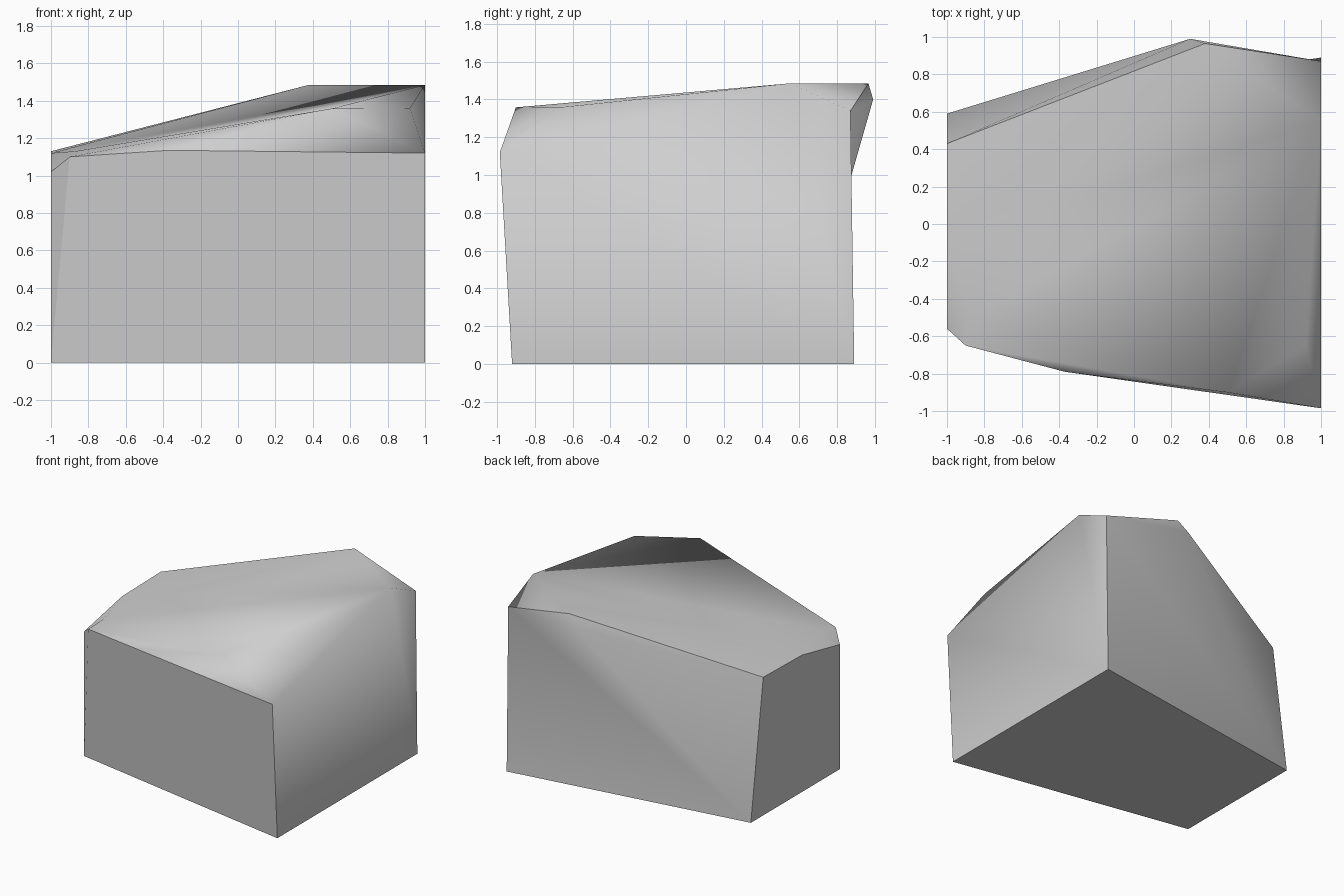
import bpy
import bmesh

cube = bpy.data.objects.get("Cube")
if cube:
    bpy.data.objects.remove(cube, do_unlink=True)

# Corners of the cut block: base a-d, shoulder e-j, crown k-q
corners = {
    "a": (-1, -0.56, 0), "b": (1, -0.92, 0),
    "c": (1, 0.89, 0), "d": (-1, 0.59, 0),
    "e": (-1, -0.56, 1.02), "f": (-0.9, -0.65, 1.1),
    "g": (-0.37, -0.79, 1.135), "h": (1, -0.985, 1.12),
    "i": (1, 0.87, 1.34), "j": (0.3, 0.99, 1.4),
    "k": (-1, -0.07, 1.12), "l": (-1, 0.43, 1.13),
    "m": (0.38, 0.965, 1.485), "n": (1, 0.55, 1.485),
    "o": (0.92, -0.65, 1.36), "p": (0.5, -0.9, 1.358),
    "q": (-0.87, -0.5, 1.13),
}

# Facets of each sawn side; the crown flows softly into the +x side
sides = {
    "bottom": ["dcba"],
    "front": ["abhgf"],
    "left": ["aekld"],
    "chipped_corner": ["afe"],
    "back": ["dic", "dji", "jmi", "jlm", "dlj"],
    "crown": ["bcinh", "hno", "hop", "hpg", "gpf", "fpq", "pnq", "pon",
              "qnk", "knm", "kml", "min", "feq", "eqk"],
}

bm = bmesh.new()
verts = {name: bm.verts.new(point) for name, point in corners.items()}
side_of = {}
for side, facets in sides.items():
    for facet in facets:
        face = bm.faces.new([verts[name] for name in facet])
        face.smooth = True
        side_of[face] = side
bmesh.ops.recalc_face_normals(bm, faces=bm.faces[:])

# Sides meet at sharp edges
for edge in bm.edges:
    edge.smooth = len({side_of[f] for f in edge.link_faces}) == 1

mesh = bpy.data.meshes.new("cut_block")
bm.to_mesh(mesh)
bm.free()
block = bpy.data.objects.new("cut_block", mesh)
bpy.context.collection.objects.link(block)

# Plain grey stone
grey = bpy.data.materials.new("light_grey")
grey.use_nodes = True
color = (0.62, 0.62, 0.62, 1)
grey.diffuse_color = color
grey.node_tree.nodes["Principled BSDF"].inputs["Base Color"].default_value = color
mesh.materials.append(grey)
